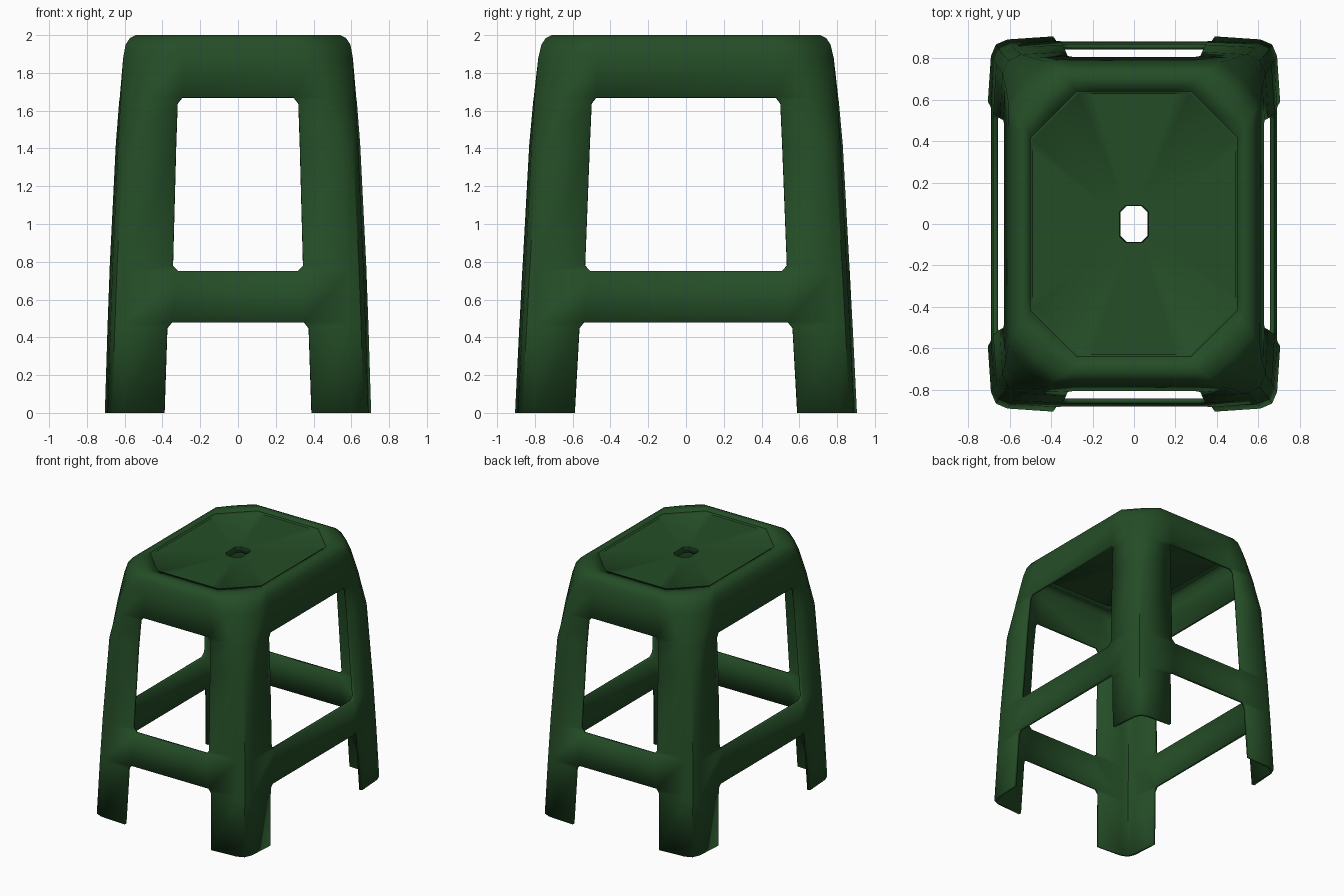
import bpy, bmesh

green = bpy.data.materials.new("dark green plastic")
green.diffuse_color = (0.018, 0.075, 0.02, 1)


def ring(hx, hy, c, ox, oy, k, b):
    """Chamfered rectangle, counter-clockwise; o = opening edge, b = bulge there."""
    q = [(hx + b, oy), (hx, hy - c), (hx - c * k, hy - c * k), (hx - c, hy), (ox, hy + b)]
    pts = []
    for sx, sy, rev in ((1, 1, 0), (-1, 1, 1), (-1, -1, 0), (1, -1, 1)):
        pts += [(x * sx, y * sy) for x, y in (q[::-1] if rev else q)]
    return pts


def loft(name, rows, open_rows, thickness):
    """Skin the rings, leaving the four side panels out on the open rows."""
    bm = bmesh.new()
    loops = [[bm.verts.new((x, y, r[0])) for x, y in ring(*r[1:])] for r in rows]
    for i in range(len(loops) - 1):
        lo, hi = loops[i], loops[i + 1]
        for j in range(20):
            if i in open_rows and j % 5 == 4:
                continue
            n = (j + 1) % 20
            bm.faces.new((lo[j], lo[n], hi[n], hi[j]))
    me = bpy.data.meshes.new(name)
    bm.to_mesh(me)
    bm.free()
    me.materials.append(green)
    ob = bpy.data.objects.new(name, me)
    bpy.context.collection.objects.link(ob)
    sol = ob.modifiers.new("wall", 'SOLIDIFY')
    sol.thickness = thickness
    sol.offset = -1
    bpy.ops.object.select_all(action='DESELECT')
    ob.select_set(True)
    bpy.context.view_layer.objects.active = ob
    bpy.ops.object.shade_smooth_by_angle(angle=0.7)
    return ob


# Legs, rails, apron and rounded rim: z, half x, half y, chamfer, opening x, opening y, corner, bulge
body = [
    (0.00, 0.690, 0.890, 0.08, 0.390, 0.590, 0.30, 0.015),
    (0.45, 0.676, 0.868, 0.08, 0.375, 0.565, 0.30, 0.015),
    (0.48, 0.675, 0.866, 0.08, 0.350, 0.540, 0.30, 0.015),
    (0.75, 0.665, 0.852, 0.08, 0.315, 0.505, 0.30, 0.015),
    (0.78, 0.664, 0.850, 0.08, 0.345, 0.535, 0.30, 0.015),
    (1.42, 0.635, 0.818, 0.09, 0.328, 0.510, 0.32, 0.012),
    (1.64, 0.622, 0.802, 0.13, 0.320, 0.500, 0.40, 0.008),
    (1.67, 0.620, 0.800, 0.135, 0.295, 0.475, 0.40, 0.006),
    (1.88, 0.608, 0.782, 0.19, 0.290, 0.470, 0.44, 0.0),
    (1.95, 0.595, 0.765, 0.20, 0.290, 0.470, 0.45, 0.0),
    (1.985, 0.572, 0.742, 0.21, 0.280, 0.450, 0.47, 0.0),
    (2.00, 0.540, 0.710, 0.22, 0.250, 0.420, 0.49, 0.0),
    (1.995, 0.500, 0.640, 0.225, 0.200, 0.350, 0.50, 0.0),
]
loft("stool_body", body, {0, 1, 3, 4, 5, 6}, 0.025)

# Shallow dished seat panel with an octagonal centre hole
seat = [
    (1.995, 0.500, 0.640, 0.225, 0.200, 0.350, 0.50, 0.0),
    (1.985, 0.490, 0.630, 0.222, 0.195, 0.345, 0.50, 0.0),
    (1.975, 0.070, 0.090, 0.030, 0.020, 0.030, 0.50, 0.0),
    (1.930, 0.066, 0.086, 0.030, 0.020, 0.030, 0.50, 0.0),
]
loft("seat_panel", seat, set(), 0.02)
